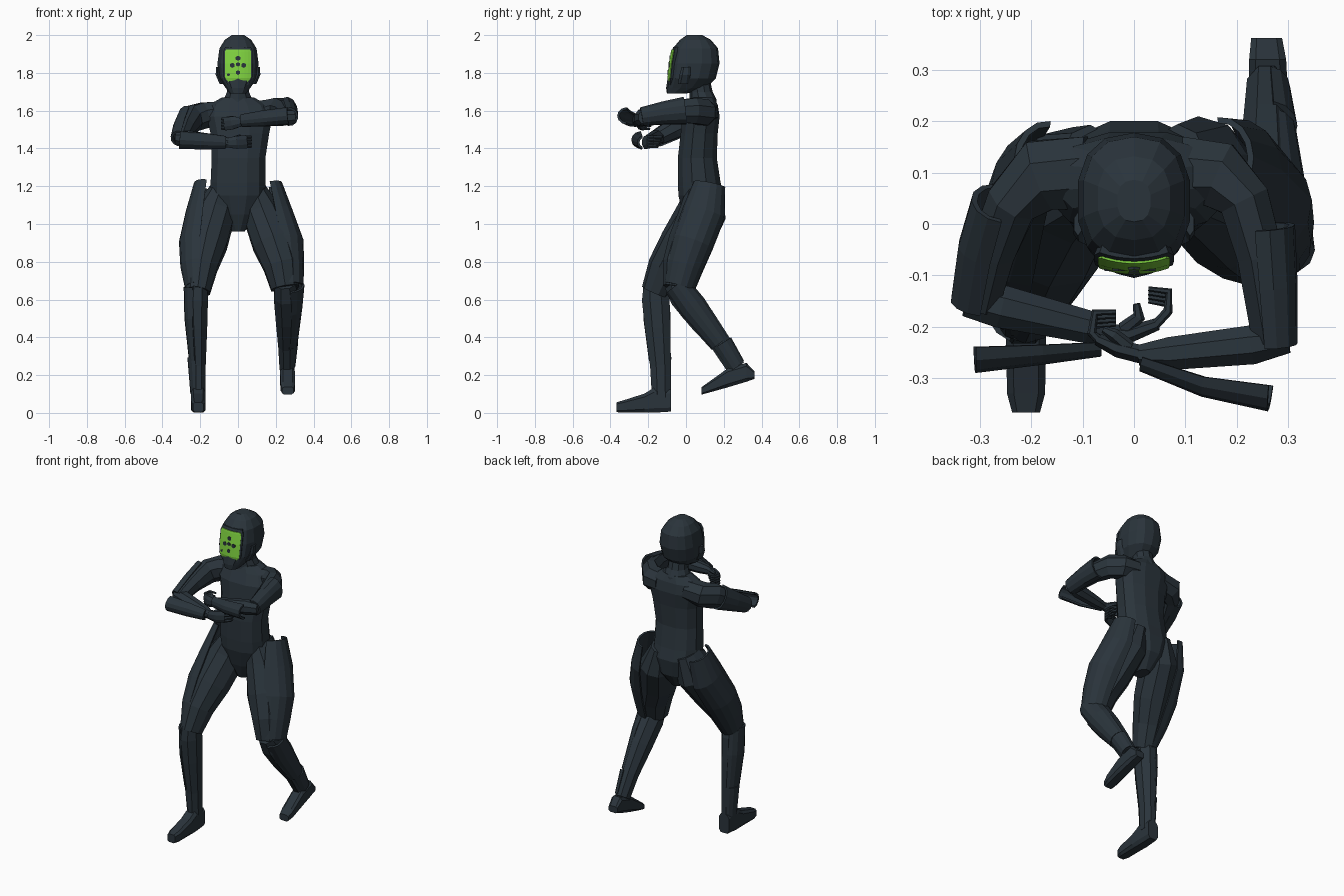
import bpy, bmesh, math
from mathutils import Vector


def material(name, rgb):
    m = bpy.data.materials.new(name)
    m.diffuse_color = (*rgb, 1)
    return m


DARK = material("dark slate suit", (0.023, 0.034, 0.044))
GREEN = material("bright green visor", (0.21, 0.64, 0.05))
X, Y, Z = Vector((1, 0, 0)), Vector((0, 1, 0)), Vector((0, 0, 1))


def soften(c, power):
    return math.copysign(abs(c) ** power, c)


def loft(name, rings, n=10, ref=X, axis=None, arc=None, thick=0.012, mat=DARK, power=1):
    """Skin rings (x, y, z, a, b[, arc scale]); with arc=(start, end) degrees it is a curved plate.
    A power below 1 makes the section squarer."""
    bm = bmesh.new()
    pts = [Vector(r[:3]) for r in rings]
    loops = []
    for i, r in enumerate(rings):
        t = axis or (pts[min(i + 1, len(pts) - 1)] - pts[max(i - 1, 0)]).normalized()
        u = (ref - t * ref.dot(t)).normalized()
        v = t.cross(u)
        a, b = r[3], r[4]
        if arc:
            mid, half = (arc[0] + arc[1]) / 2, (arc[1] - arc[0]) / 2 * (r[5] if len(r) > 5 else 1)
            angs = [math.radians(mid + half * (2 * k / n - 1)) for k in range(n + 1)]
            prof = [(a * math.cos(w), b * math.sin(w)) for w in angs]
            prof += [((a - thick) * math.cos(w), (b - thick) * math.sin(w)) for w in reversed(angs)]
        else:
            s = 1 / math.cos(math.pi / n)
            angs = [2 * math.pi * (k + 0.5) / n for k in range(n)]
            prof = [(a * soften(s * math.cos(w), power), b * soften(s * math.sin(w), power)) for w in angs]
        loops.append([bm.verts.new(pts[i] + u * p + v * q) for p, q in prof])
    m = len(loops[0])
    for l0, l1 in zip(loops, loops[1:]):
        for k in range(m):
            bm.faces.new((l0[k], l0[(k + 1) % m], l1[(k + 1) % m], l1[k]))
    for l in (loops[0], loops[-1]):
        if arc:
            for k in range(n):
                bm.faces.new((l[k], l[k + 1], l[m - 2 - k], l[m - 1 - k]))
        else:
            bm.faces.new(l)
    bmesh.ops.recalc_face_normals(bm, faces=bm.faces)
    me = bpy.data.meshes.new(name)
    bm.to_mesh(me)
    bm.free()
    me.materials.append(mat)
    ob = bpy.data.objects.new(name, me)
    bpy.context.collection.objects.link(ob)
    return ob


# Torso, neck and head
loft("torso", [(0, .07, .96, .035, .05), (0, .085, 1.05, .1, .1), (0, .08, 1.15, .143, .12),
               (0, .07, 1.22, .145, .113), (.003, .06, 1.35, .142, .103), (.01, .07, 1.48, .155, .098),
               (.008, .08, 1.57, .175, .098), (0, .09, 1.63, .155, .078), (0, .09, 1.67, .085, .06)],
     12, axis=Z, power=.85)
loft("neck", [(0, .09, 1.6, .12, .07), (0, .09, 1.66, .075, .067), (0, .08, 1.7, .058, .058),
              (0, .07, 1.76, .055, .055)], 10, axis=Z)
loft("helmet", [(0, -.05, 1.69, .042, .05), (0, 0, 1.72, .065, .103), (0, .03, 1.77, .1, .125),
                (0, .045, 1.85, .109, .13), (0, .05, 1.93, .098, .117), (0, .05, 1.975, .07, .08),
                (0, .045, 2.0, .032, .04)], 14, axis=Z, power=.82)
for s, side in ((-1, "right"), (1, "left")):
    loft(side + "_ear_guard", [(s * .085, -.015, 1.74, .012, .025), (s * .108, -.005, 1.79, .01, .025),
                               (s * .109, 0, 1.83, .008, .02)], 6, axis=Z)

# Visor with its frame and dark spots
R = .2
face = [(1.752, -.094, .7), (1.772, -.098, .96), (1.85, -.091, 1), (1.912, -.08, 1), (1.923, -.077, .9)]
loft("visor_frame", [(0, y + R + .003, z, R, R, k) for z, y, k in
                     [(1.735, -.094, .65)] + face[1:4] + [(1.938, -.07, .85)]],
     8, axis=Z, arc=(247, 293), thick=.04)
loft("visor", [(0, y + R, z, R, R, k) for z, y, k in face], 8, axis=Z, arc=(249.5, 290.5), thick=.008, mat=GREEN)
for i, (x, z, r) in enumerate([(0, 1.877, .012), (-.03, 1.84, .012), (.03, 1.84, .012),
                               (0, 1.845, .01), (0, 1.802, .011), (-.05, 1.79, .007)]):
    y = -.091 + 2.5 * x * x + (z - 1.85) * (.18 if z > 1.85 else .08)
    loft("visor_spot_%d" % i, [(x, y - .002, z, r, r), (x, y + .005, z, r, r)], 6)

# Legs: planted front leg and trailing rear leg
loft("front_thigh", [(-.085, .1, 1.19, .06, .09), (-.12, .075, 1.06, .105, .118), (-.165, -.03, .9, .108, .105),
                     (-.195, -.11, .77, .085, .09), (-.212, -.165, .64, .063, .07)], 10)
loft("rear_thigh", [(.085, .1, 1.19, .06, .09), (.125, .09, 1.06, .1, .118), (.185, .02, .9, .108, .11),
                    (.23, -.02, .78, .095, .1), (.25, -.045, .66, .075, .075)], 10)
loft("front_thigh_plate", [(-.168, .12, 1.21, .066, .085), (-.185, .07, 1.06, .092, .118),
                           (-.203, -.025, .9, .11, .112), (-.21, -.1, .77, .095, .1),
                           (-.213, -.155, .66, .068, .075)], 8, arc=(88, 275))
loft("rear_thigh_plate", [(.168, .125, 1.21, .066, .085), (.195, .095, 1.06, .095, .115),
                          (.23, .035, .9, .118, .112), (.248, -.005, .78, .103, .1),
                          (.257, -.035, .67, .09, .085)], 8, arc=(-95, 90))
loft("front_shin", [(-.212, -.165, .68, .05, .06), (-.215, -.16, .6, .056, .073), (-.213, -.15, .45, .05, .068),
                    (-.208, -.135, .25, .037, .055), (-.208, -.13, .08, .037, .05)], 8)
loft("rear_shin", [(.25, -.06, .69, .055, .06), (.255, -.015, .62, .065, .075), (.258, .08, .5, .058, .072),
                   (.258, .19, .36, .045, .055), (.258, .265, .24, .038, .05)], 8)
loft("front_calf_plate", [(-.218, -.162, .665, .07, .07), (-.22, -.155, .5, .064, .075),
                          (-.215, -.14, .28, .045, .06)], 6, arc=(110, 260))
loft("rear_calf_plate", [(.262, -.05, .675, .09, .07), (.265, .035, .56, .076, .078),
                         (.262, .18, .37, .054, .058)], 6, arc=(-80, 80))
loft("front_ankle_cuff", [(-.215, -.135, .295, .053, .058), (-.21, -.13, .1, .042, .05)], 6, arc=(100, 260))
loft("rear_ankle_cuff", [(.262, .19, .37, .056, .058), (.258, .265, .25, .046, .05)], 6, arc=(-80, 80))
loft("front_foot", [(-.21, -.08, .065, .036, .058), (-.21, -.17, .067, .039, .066), (-.21, -.22, .052, .039, .05),
                    (-.21, -.33, .034, .037, .033), (-.21, -.367, .03, .027, .026)], 8, axis=-Y, power=.5)
loft("rear_foot", [(.258, .362, .2, .03, .02), (.26, .32, .215, .036, .05), (.262, .22, .185, .039, .05),
                   (.264, .12, .135, .038, .028), (.264, .083, .117, .03, .02)], 8, axis=-Y, power=.5)

# Arms crossed in front of the chest
loft("lower_upper_arm", [(-.09, .1, 1.59, .06, .07), (-.18, .095, 1.575, .068, .07), (-.235, .045, 1.56, .07, .05),
                         (-.275, -.05, 1.51, .054, .045), (-.3, -.155, 1.455, .04, .038)], 8, Z)
loft("raised_upper_arm", [(.09, .1, 1.59, .06, .07), (.165, .095, 1.59, .068, .065), (.215, .045, 1.6, .068, .05),
                          (.245, -.06, 1.595, .058, .045), (.27, -.225, 1.565, .042, .04)], 8, Z)
loft("lower_arm_plate", [(-.262, .04, 1.56, .076, .056), (-.288, -.05, 1.51, .062, .056),
                         (-.308, -.155, 1.452, .048, .05)], 7, Z, arc=(-15, 190))
loft("raised_arm_plate", [(.258, -.005, 1.6, .074, .056), (.266, -.12, 1.587, .062, .053),
                          (.273, -.235, 1.568, .05, .046)], 7, Z, arc=(170, 385))
loft("lower_forearm", [(-.325, -.145, 1.457, .035, .035), (-.26, -.16, 1.452, .042, .042),
                       (-.09, -.2, 1.435, .034, .032), (-.05, -.21, 1.43, .025, .02)], 8, Z)
loft("raised_forearm", [(.3, -.225, 1.565, .034, .026), (.23, -.235, 1.562, .043, .038),
                        (.07, -.252, 1.548, .033, .032), (.01, -.255, 1.543, .025, .02)], 8, Z)
loft("lower_forearm_plate", [(-.31, -.235, 1.445, .047, .055), (-.18, -.232, 1.438, .044, .042),
                             (-.065, -.228, 1.432, .034, .03)], 6, Z, arc=(5, 175))
loft("raised_forearm_plate", [(.267, -.31, 1.573, .046, .055), (.14, -.295, 1.56, .043, .042),
                              (.02, -.258, 1.547, .034, .03)], 6, Z, arc=(185, 355))

# Hands with curled fingers
loft("lower_palm", [(-.06, -.21, 1.43, .024, .018), (-.01, -.215, 1.432, .034, .017),
                    (.045, -.195, 1.435, .035, .012)], 8, Z)
loft("raised_palm", [(.02, -.255, 1.543, .024, .018), (-.03, -.243, 1.535, .034, .017),
                     (-.07, -.225, 1.53, .035, .012)], 8, Z)
for i in range(4):
    d = (i - 1.5) * .017
    k = i * .008
    loft("lower_finger_%d" % i, [(.042, -.196, 1.435 + d, .008, .008), (.066, -.17, 1.435 + d, .008, .008),
                                 (.068, -.155 + k, 1.435 + d, .007, .007),
                                 (.028, -.15 + k, 1.435 + d, .005, .004)], 6, Z)
    loft("raised_finger_%d" % i, [(-.068, -.226, 1.53 + d, .008, .008), (-.082, -.212, 1.53 + d, .008, .008),
                                  (-.076, -.196 + k, 1.53 + d, .007, .007),
                                  (-.035, -.195 + k, 1.53 + d, .005, .004)], 6, Z)
loft("lower_thumb", [(-.02, -.205, 1.45, .013, .013), (.01, -.18, 1.462, .011, .011),
                     (.005, -.155, 1.465, .006, .006)], 6, Z)
loft("raised_thumb", [(-.01, -.24, 1.553, .013, .013), (-.04, -.215, 1.562, .011, .011),
                      (-.06, -.205, 1.562, .006, .006)], 6, Z)
